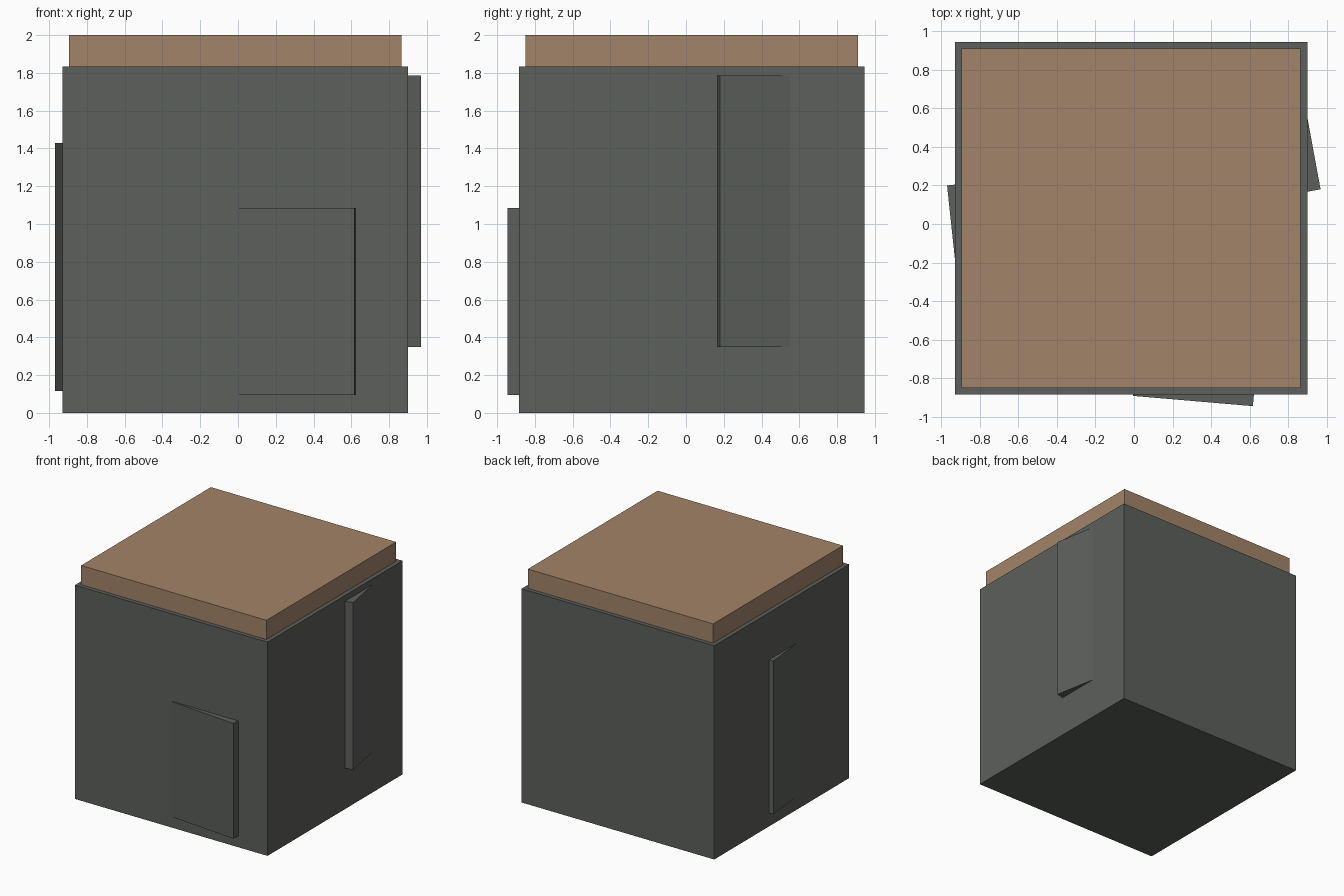
import bpy
import math
from mathutils import Matrix, Vector

if "Cube" in bpy.data.objects:
    bpy.data.objects.remove(bpy.data.objects["Cube"])


def make_material(name, rgb):
    mat = bpy.data.materials.new(name)
    mat.diffuse_color = (*rgb, 1.0)
    mat.use_nodes = True
    mat.node_tree.nodes["Principled BSDF"].inputs["Base Color"].default_value = mat.diffuse_color
    return mat


GREY = make_material("dark_grey", (0.107, 0.115, 0.105))
TAN = make_material("tan", (0.36, 0.23, 0.14))


def box(name, size, center, mat, angle=0.0):
    bpy.ops.mesh.primitive_cube_add(size=1)
    ob = bpy.context.object
    ob.name = name
    ob.data.transform(Matrix.Diagonal((*size, 1.0)))
    ob.location = center
    ob.rotation_euler.z = angle
    ob.data.materials.append(mat)
    return ob


def leaning_panel(name, corner, toward, width, depth, z0, z1):
    """Slab from its outermost corner along the wall; depth sign picks the inner side."""
    start = Vector(corner)
    along = (Vector(toward) - start).normalized()
    inward = Vector((-along.y, along.x)) * depth
    mid = start + along * width / 2 + inward / 2
    box(name, (width, abs(depth), z1 - z0), (mid.x, mid.y, (z0 + z1) / 2),
        GREY, math.atan2(along.y, along.x))


# Main block and inset top slab
box("body", (1.83, 1.83, 1.835), (-0.015, 0.03, 0.9175), GREY)
box("top_slab", (1.76, 1.76, 0.165), (-0.015, 0.03, 1.9175), TAN)

# Slightly turned panels sunk into three walls
leaning_panel("front_panel", (0.617, -0.945), (-0.005, -0.892), 0.624, -0.08, 0.095, 1.085)
leaning_panel("right_panel", (0.968, 0.18), (0.90, 0.55), 0.45, 0.09, 0.35, 1.785)
leaning_panel("left_panel", (-0.97, 0.20), (-0.93, -0.175), 0.42, 0.08, 0.115, 1.43)
